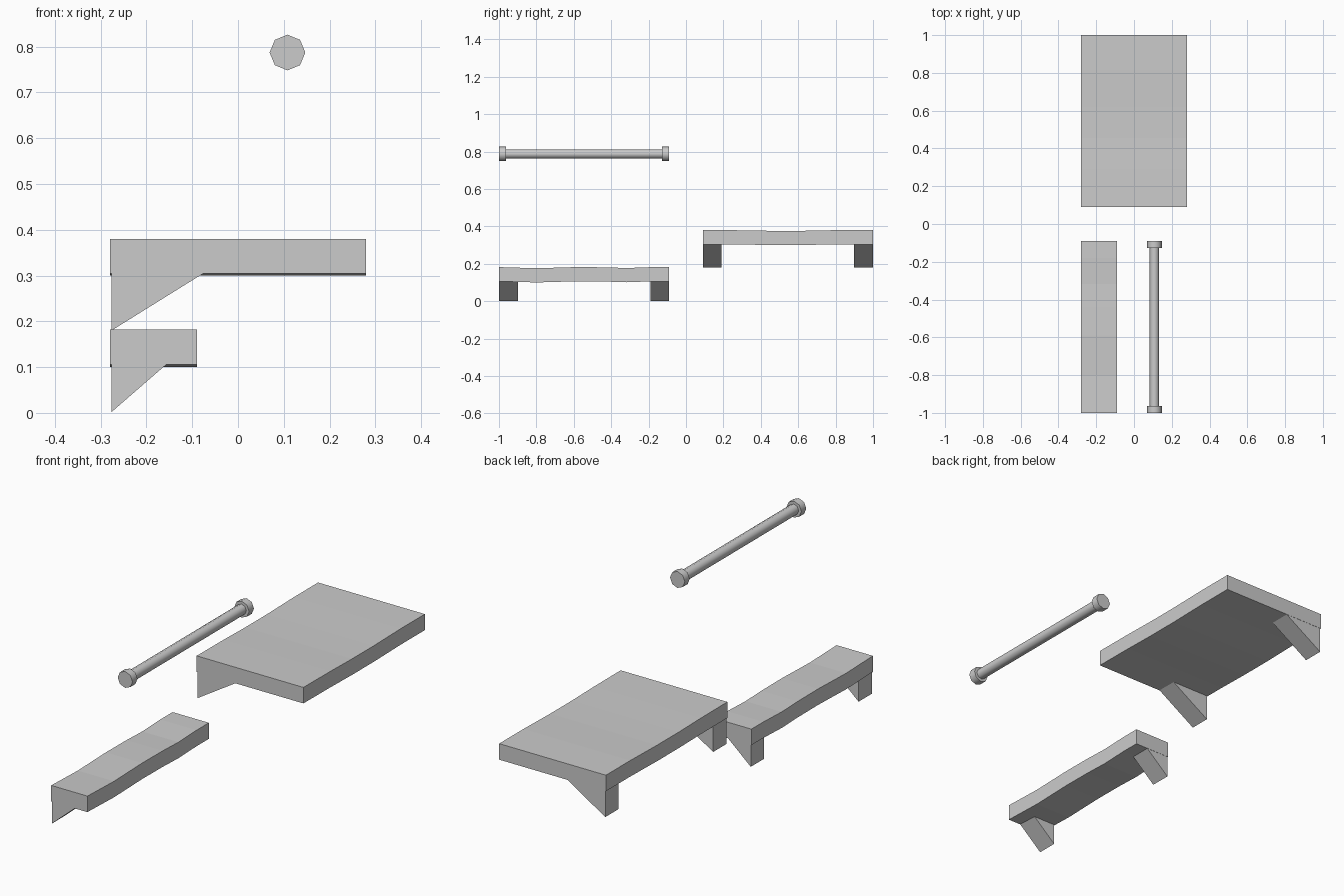
import bpy, bmesh, math
from mathutils import Matrix, Vector

cube = bpy.data.objects.get("Cube")
if cube:
    bpy.data.objects.remove(cube)

grey = bpy.data.materials.new("plain_grey")
grey.use_nodes = True
grey.diffuse_color = (0.6, 0.6, 0.6, 1)
grey.node_tree.nodes["Principled BSDF"].inputs["Base Color"].default_value = (0.6, 0.6, 0.6, 1)


def finish(bm, name):
    bmesh.ops.recalc_face_normals(bm, faces=bm.faces)
    mesh = bpy.data.meshes.new(name)
    bm.to_mesh(mesh)
    bm.free()
    mesh.materials.append(grey)
    obj = bpy.data.objects.new(name, mesh)
    bpy.context.collection.objects.link(obj)
    return obj


def extrude(name, outline, offset):
    """Solid made by sweeping a flat outline along an offset."""
    bm = bmesh.new()
    face = bm.faces.new([bm.verts.new(p) for p in outline])
    moved = bmesh.ops.extrude_face_region(bm, geom=[face], use_keep_orig=True)["geom"]
    verts = [v for v in moved if isinstance(v, bmesh.types.BMVert)]
    bmesh.ops.translate(bm, verts=verts, vec=Vector(offset))
    return finish(bm, name)


def shelf(name, x0, x1, y0, y1, z, foot_x, wave):
    """Gently uneven board on two triangular brackets; z is the bracket tip."""
    # Board, with a wavy long profile of (fraction along, drop) points
    top = [(x0, y0 + (y1 - y0) * t, z + 0.18 - d) for t, d in wave]
    bottom = [(x, y, h - 0.076) for x, y, h in reversed(top)]
    extrude(name + "_board", top + bottom, (x1 - x0, 0, 0))
    # Brackets at both ends
    back = x0 + 0.004
    for side, y in (("front", y0 + 0.001), ("rear", y1 - 0.101)):
        tri = [(back, y, z), (foot_x, y, z + 0.105), (back, y, z + 0.105)]
        extrude(f"{name}_{side}_bracket", tri, (0, 0.1, 0))


shelf("small_shelf", -0.28, -0.09, -1, -0.09, 0.002, -0.155,
      [(0, 0), (0.22, 0.006), (0.45, 0), (0.62, 0.001), (0.75, 0.005), (0.9, 0), (1, 0)])
shelf("large_shelf", -0.28, 0.28, 0.09, 1, 0.2, -0.075,
      [(0, 0), (0.22, 0.001), (0.4, 0.004), (0.58, 0.004), (0.8, 0), (1, 0)])
# Large brackets hang a little lower
for obj in bpy.data.objects:
    if obj.name.startswith("large_shelf") and obj.name.endswith("bracket"):
        for v in obj.data.vertices:
            if v.co.z < 0.25:
                v.co.z = 0.18


def bar(name, radius, y0, y1):
    bm = bmesh.new()
    turn = Matrix.Translation((0.108, (y0 + y1) / 2, 0.787)) @ Matrix.Rotation(math.pi / 2, 4, "X")
    bmesh.ops.create_cone(bm, cap_ends=True, segments=8, radius1=radius,
                          radius2=radius, depth=y1 - y0, matrix=turn)
    # Keep a corner of the octagon pointing straight up
    return finish(bm, name)


# Hanging rail with a wider cap at each end
rail = bar("rail", 0.025, -0.97, -0.12)
caps = [bar("rail_front_cap", 0.039, -1, -0.963), bar("rail_rear_cap", 0.039, -0.127, -0.09)]
for obj in bpy.context.selected_objects:
    obj.select_set(False)
for obj in [rail] + caps:
    obj.select_set(True)
    bpy.context.view_layer.objects.active = obj
bpy.ops.object.shade_smooth_by_angle(angle=math.radians(50))
